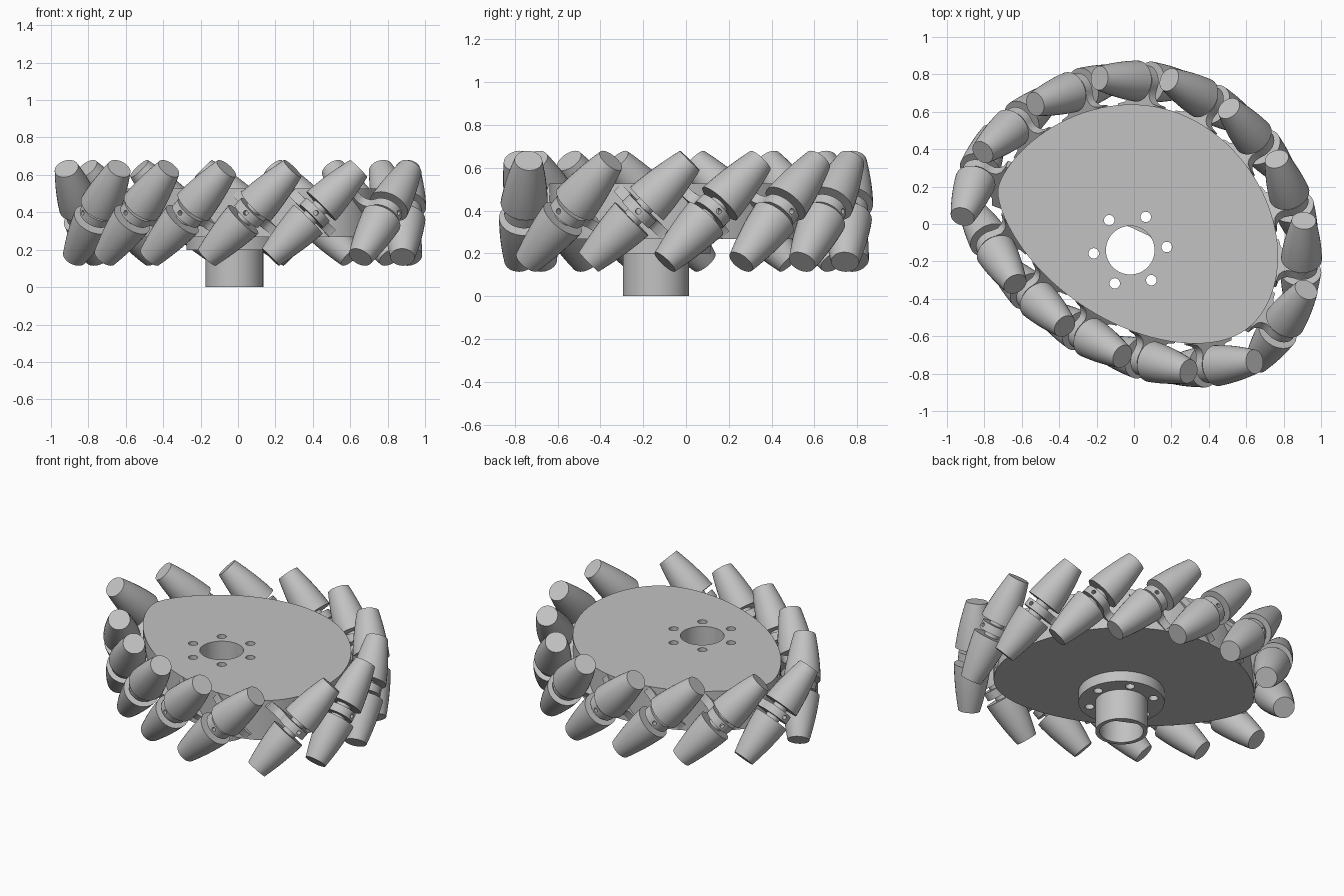
import bpy, bmesh
from math import sin, cos, pi, radians
from mathutils import Matrix, Vector

if "Cube" in bpy.data.objects:
    bpy.data.objects.remove(bpy.data.objects["Cube"])

grey = bpy.data.materials.new("plain grey")
grey.use_nodes = True
grey.diffuse_color = (0.54, 0.54, 0.54, 1)
grey.node_tree.nodes["Principled BSDF"].inputs["Base Color"].default_value = (0.54, 0.54, 0.54, 1)

MID_Z = 0.397
OFFSET = 0.125            # roller axis distance outside the plate edge
HUB = Vector((-0.02, -0.14))


def place(name, mesh, matrix=Matrix()):
    obj = bpy.data.objects.new(name, mesh)
    bpy.context.collection.objects.link(obj)
    obj.matrix_world = matrix
    return obj


def finish(mesh, angle=35):
    mesh.materials.clear()
    mesh.materials.append(grey)
    mesh.shade_smooth()
    mesh.set_sharp_from_angle(angle=radians(angle))
    return mesh


def evaluated_mesh(obj):
    graph = bpy.context.evaluated_depsgraph_get()
    mesh = bpy.data.meshes.new_from_object(obj.evaluated_get(graph))
    bpy.data.objects.remove(obj)
    return mesh


def extruded(name, loops, half):
    """Flat outline with holes, extruded by half to each side."""
    curve = bpy.data.curves.new(name, "CURVE")
    curve.dimensions = "2D"
    curve.fill_mode = "BOTH"
    curve.extrude = half
    for loop in loops:
        spline = curve.splines.new("POLY")
        spline.points.add(len(loop) - 1)
        for point, (x, y) in zip(spline.points, loop):
            point.co = (x, y, 0, 1)
        spline.use_cyclic_u = True
    mesh = evaluated_mesh(place(name + "_curve", curve))
    bm = bmesh.new()
    bm.from_mesh(mesh)
    bmesh.ops.remove_doubles(bm, verts=bm.verts, dist=0.0001)
    bmesh.ops.recalc_face_normals(bm, faces=bm.faces)
    bm.to_mesh(mesh)
    bm.free()
    mesh.name = name
    return finish(mesh)


def circle(centre, radius, count=48):
    return [(centre[0] + radius * cos(2 * pi * i / count),
             centre[1] + radius * sin(2 * pi * i / count)) for i in range(count)]


# Rounded triangular rim, described by the distance of its tangent lines
def rim(t, out=0.0):
    h = (0.686 + out + 0.055 * cos(t) + 0.055 * cos(2*t) - 0.086 * sin(2*t)
         - 0.034 * cos(3*t) + 0.008 * cos(4*t))
    dh = (-0.055 * sin(t) - 0.11 * sin(2*t) - 0.172 * cos(2*t)
          + 0.102 * sin(3*t) - 0.032 * sin(4*t))
    return Vector((h * cos(t) - dh * sin(t), h * sin(t) + dh * cos(t)))


# Hub plate, flange and tube share the bore and bolt circle
bolts = [circle(HUB + 0.196 * Vector((cos(a), sin(a))), 0.028, 20)
         for a in (radians(5 + 60 * k) for k in range(6))]
bore = circle(HUB, 0.13)
flat = Vector((cos(radians(65)), sin(radians(65))))
keyed_bore = []
for p in bore:                                # bore with one flat side
    p = Vector(p)
    over = max(0, (p - HUB).dot(flat) - 0.112)
    keyed_bore.append(p - flat * over)
outline = [rim(2 * pi * i / 120) for i in range(120)]

place("hub_plate", extruded("hub_plate", [outline, bore] + bolts, 0.13),
      Matrix.Translation((0, 0, MID_Z)))
place("hub_flange", extruded("hub_flange", [circle(HUB, 0.255, 64), keyed_bore] + bolts, 0.035),
      Matrix.Translation((0, 0, 0.233)))
place("hub_tube", extruded("hub_tube", [circle(HUB, 0.155), keyed_bore], 0.1),
      Matrix.Translation((0, 0, 0.1)))

# Roller: two tapered barrels joined by a thin shaft, lathed about z
half_length, gap = 0.335, 0.05
side = [(0.045, gap)]
for i in range(9):
    s = gap + (half_length - gap) * i / 8
    side.append((0.112 - 0.047 * (s / half_length) ** 1.7, s))
side.append((0, half_length))
profile = [(r, -z) for r, z in reversed(side)] + side
bm = bmesh.new()
verts = [bm.verts.new((r, 0, z)) for r, z in profile]
edges = [bm.edges.new(pair) for pair in zip(verts, verts[1:])]
bmesh.ops.spin(bm, geom=verts + edges, cent=(0, 0, 0), axis=(0, 0, 1),
               angle=2 * pi, steps=32, use_duplicate=False)
bmesh.ops.remove_doubles(bm, verts=bm.verts, dist=0.0001)
bmesh.ops.recalc_face_normals(bm, faces=bm.faces)
roller_mesh = bpy.data.meshes.new("roller")
bm.to_mesh(roller_mesh)
bm.free()
finish(roller_mesh)

# Bracket: a ring lobe with a narrow neck flaring into the plate, and a screw hole
lobe = [(0.088 * cos(radians(a)), 0.088 * sin(radians(a))) for a in range(-115, 116, 10)]
flare = [(-0.07, 0.073), (-0.095, 0.083), (-0.115, 0.105), (-0.127, 0.155), (-0.2, 0.155)]
bracket = place("bracket", extruded("bracket", [lobe + flare + [(x, -y) for x, y in reversed(flare)]], 0.025))
bm = bmesh.new()
bmesh.ops.create_cone(bm, cap_ends=True, segments=16, radius1=0.013, radius2=0.013, depth=0.08,
                      matrix=Matrix.Translation((0.09, 0, 0)) @ Matrix.Rotation(pi / 2, 4, "Y"))
cutter_mesh = bpy.data.meshes.new("screw_cutter")
bm.to_mesh(cutter_mesh)
bm.free()
cutter = place("screw_cutter", cutter_mesh)
cutter.hide_render = True
cut = bracket.modifiers.new("screw_hole", "BOOLEAN")
cut.operation = "DIFFERENCE"
cut.object = cutter
bracket_mesh = finish(evaluated_mesh(bracket))
bpy.data.objects.remove(cutter)

# Spread rollers along the offset rim, pushed on a little past each corner,
# and tilt each one 45 degrees
nudges = [0.005, 0.09, 0.075, 0.06, 0.06, 0.043, 0.04,
          0.037, 0.045, 0.03, 0.065, 0.045, 0.025, 0.018]
steps = 3600
start = radians(275.4)
angles = [start + 2 * pi * i / steps for i in range(steps + 1)]
lengths = [0.0]
for a, b in zip(angles, angles[1:]):
    lengths.append(lengths[-1] + (rim(b, OFFSET) - rim(a, OFFSET)).length)
for k, nudge in enumerate(nudges):
    target = lengths[-1] * k / len(nudges) + nudge
    t = next(a for a, s in zip(angles, lengths) if s >= target)
    normal = Vector((cos(t), sin(t), 0))
    axis = Vector((-sin(t), cos(t), 1)).normalized()
    matrix = Matrix((normal, axis.cross(normal), axis)).transposed().to_4x4()
    matrix.translation = rim(t, OFFSET).to_3d() + Vector((0, 0, MID_Z))
    place(f"roller_{k + 1}", roller_mesh, matrix)
    place(f"roller_bracket_{k + 1}", bracket_mesh, matrix)
